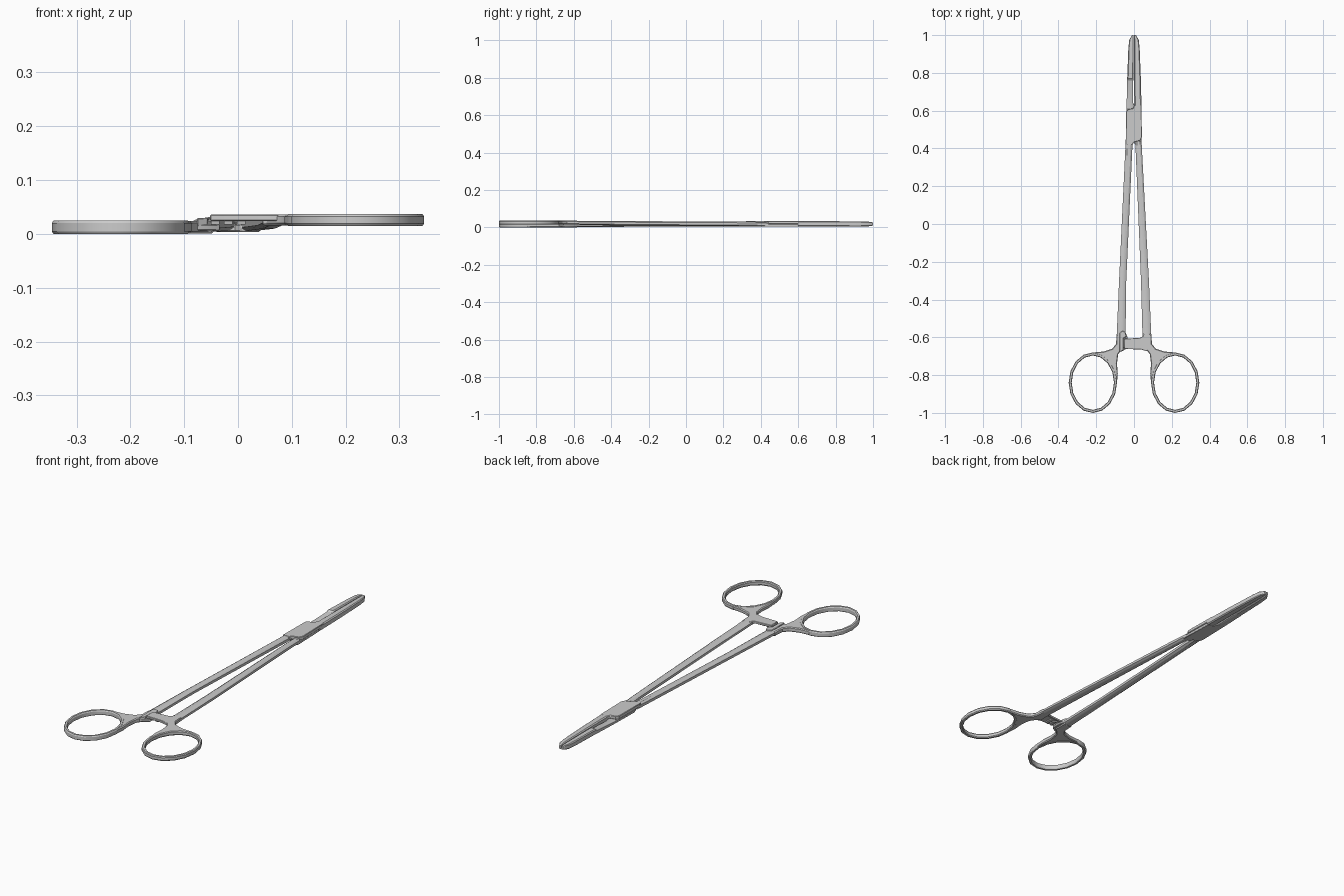
import bpy, bmesh, math


def finish(name, bm, bevel=0.0):
    bmesh.ops.remove_doubles(bm, verts=bm.verts, dist=1e-6)
    bmesh.ops.recalc_face_normals(bm, faces=bm.faces)
    me = bpy.data.meshes.new(name)
    bm.to_mesh(me)
    bm.free()
    ob = bpy.data.objects.new(name, me)
    bpy.context.collection.objects.link(ob)
    if bevel:
        mod = ob.modifiers.new("bevel", 'BEVEL')
        mod.width, mod.segments = bevel, 1
        mod.limit_method, mod.angle_limit = 'ANGLE', math.radians(50)
    bpy.ops.object.select_all(action='DESELECT')
    ob.select_set(True)
    bpy.context.view_layer.objects.active = ob
    bpy.ops.object.shade_smooth_by_angle(angle=math.radians(30))
    return ob


def section(x0, x1, z0, z1, c):
    # rectangle with chamfered corners
    dx, dz = (x1 - x0) * c, (z1 - z0) * c
    return [(x0 + dx, z0), (x1 - dx, z0), (x1, z0 + dz), (x1, z1 - dz),
            (x1 - dx, z1), (x0 + dx, z1), (x0, z1 - dz), (x0, z0 + dz)]


def bridge(bm, loops, closed):
    n = len(loops[0])
    count = len(loops) if closed else len(loops) - 1
    for i in range(count):
        a, b = loops[i], loops[(i + 1) % len(loops)]
        for k in range(n):
            m = (k + 1) % n
            bm.faces.new((a[k], a[m], b[m], b[k]))
    if not closed:
        bm.faces.new(loops[0])
        bm.faces.new(loops[-1])


def loft(name, stations, c=0.25):
    # stations along y: (y, x0, x1, z0, z1)
    bm = bmesh.new()
    loops = [[bm.verts.new((x, y, z)) for x, z in section(*r, c)]
             for y, *r in stations]
    bridge(bm, loops, False)
    return finish(name, bm)


def plate(name, outline, z0, z1, sx=1, bevel=0.002):
    bm = bmesh.new()
    lo = [bm.verts.new((sx * x, y, z0)) for x, y in outline]
    hi = [bm.verts.new((sx * x, y, z1)) for x, y in outline]
    bridge(bm, [lo, hi], False)
    return finish(name, bm, bevel)


def ring(name, cx, cy, rx, ry, width, z0, z1, sides=16):
    bm = bmesh.new()
    loops = []
    for i in range(sides):
        a = 2 * math.pi * i / sides
        loops.append([bm.verts.new((cx + (rx - d) * math.cos(a),
                                    cy + (ry - d) * math.sin(a), z))
                      for d, z in section(0, width, z0, z1, 0.2)])
    bridge(bm, loops, True)
    return finish(name, bm)


# Finger rings and the flared necks joining them to the shanks
neck = [(0.092, -0.58), (0.095, -0.635), (0.115, -0.66), (0.16, -0.675),
        (0.215, -0.68), (0.215, -0.695), (0.165, -0.706), (0.13, -0.738),
        (0.108, -0.79), (0.102, -0.85), (0.091, -0.85), (0.086, -0.79),
        (0.09, -0.74), (0.084, -0.69), (0.066, -0.665), (0.045, -0.65),
        (0.045, -0.58)]
for side, sx, z0, z1 in (("left", -1, 0.0, 0.025), ("right", 1, 0.015, 0.037)):
    ring(side + "_finger_ring", sx * 0.218, -0.84, 0.128, 0.16, 0.016, z0, z1)
    plate(side + "_neck", neck, z0 + 0.001, z1 - 0.001, sx, 0.004)

# Long tapering shanks
loft("left_shank", [(-0.6, -0.092, -0.045, 0.002, 0.026),
                    (-0.3, -0.079, -0.041, 0.004, 0.029),
                    (0.44, -0.044, -0.007, 0.006, 0.034)])
loft("right_shank", [(-0.6, 0.045, 0.092, 0.015, 0.036),
                     (-0.3, 0.037, 0.079, 0.010, 0.034),
                     (0.36, 0.010, 0.044, 0.006, 0.031),
                     (0.44, 0.006, 0.040, 0.005, 0.028)])

# Lapped joint: upper leaf crosses right, lower leaf crosses left
plate("upper_joint_leaf", [(-0.044, 0.42), (-0.007, 0.42), (-0.002, 0.432),
                           (0.032, 0.442), (0.042, 0.46), (0.039, 0.63),
                           (0.002, 0.63), (-0.006, 0.612), (-0.03, 0.608),
                           (-0.042, 0.595)], 0.018, 0.035)
plate("lower_joint_leaf", [(0.041, 0.42), (0.006, 0.42), (-0.006, 0.44),
                           (-0.034, 0.45), (-0.042, 0.47), (-0.038, 0.64),
                           (-0.003, 0.64), (0.008, 0.612), (0.036, 0.6)],
      0.004, 0.018)

# Jaws, the left one stepped down behind the joint
loft("right_jaw", [(0.6, 0.001, 0.040, 0.005, 0.035),
                   (0.75, 0.001, 0.037, 0.005, 0.034),
                   (0.93, 0.001, 0.030, 0.005, 0.032),
                   (0.975, 0.001, 0.025, 0.006, 0.031),
                   (1.0, 0.001, 0.010, 0.010, 0.027)], 0.15)
loft("left_jaw", [(0.6, -0.038, -0.004, 0.004, 0.018),
                  (0.64, -0.039, -0.004, 0.004, 0.020),
                  (0.76, -0.036, -0.004, 0.005, 0.026),
                  (0.77, -0.036, -0.002, 0.005, 0.033),
                  (0.93, -0.030, -0.002, 0.005, 0.032),
                  (0.975, -0.025, -0.002, 0.006, 0.031),
                  (1.0, -0.010, -0.002, 0.010, 0.027)], 0.15)

# Ratchet: right bar overlaps the left catch
plate("right_ratchet_bar", [(0.06, -0.585), (0.035, -0.602), (-0.052, -0.608),
                            (-0.052, -0.662), (0.035, -0.664),
                            (0.075, -0.675)], 0.024, 0.036)
plate("left_ratchet_catch", [(-0.08, -0.575), (-0.06, -0.566), (-0.046, -0.572),
                             (-0.034, -0.6), (-0.034, -0.655),
                             (-0.055, -0.67), (-0.08, -0.68)], 0.006, 0.018)
plate("left_ratchet_stop", [(-0.076, -0.575), (-0.06, -0.566), (-0.046, -0.572),
                            (-0.04, -0.595), (-0.055, -0.605),
                            (-0.057, -0.668), (-0.076, -0.68)], 0.014, 0.030)
for i in range(3):
    x = -0.05 + i * 0.024
    plate(f"ratchet_tooth_{i + 1}", [(x, -0.615), (x + 0.016, -0.622),
                                     (x + 0.016, -0.652), (x, -0.658)],
          0.018, 0.025, 1, 0)
